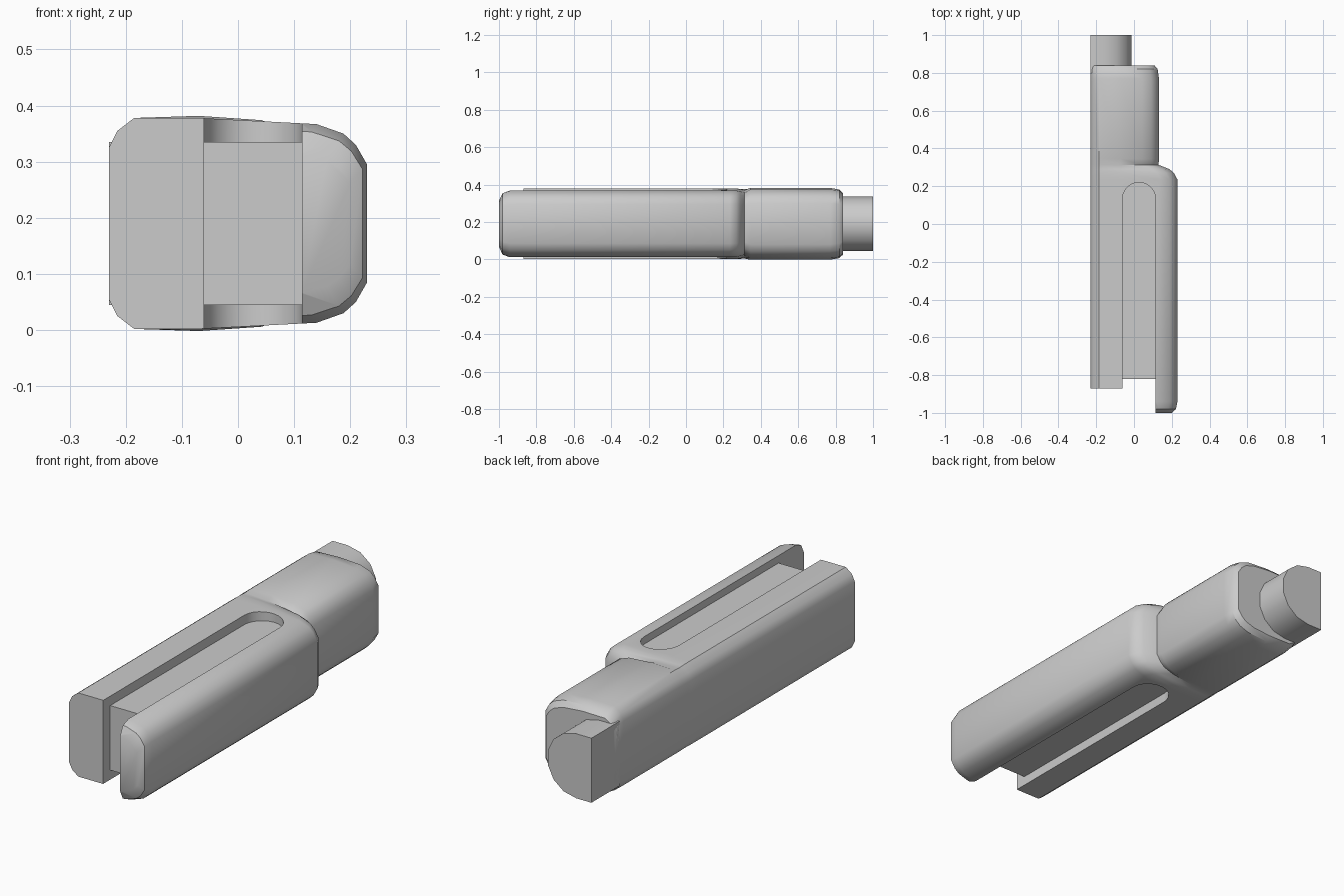
import bpy, bmesh, math

if "Cube" in bpy.data.objects:
    bpy.data.objects.remove(bpy.data.objects["Cube"])

ZC = 0.19  # mid height, every section mirrors about it


def make(name, verts, faces):
    me = bpy.data.meshes.new(name)
    me.from_pydata(verts, [], faces)
    bm = bmesh.new()
    bm.from_mesh(me)
    bmesh.ops.recalc_face_normals(bm, faces=bm.faces)
    bm.to_mesh(me)
    bm.free()
    ob = bpy.data.objects.new(name, me)
    bpy.context.collection.objects.link(ob)
    return ob


def loft(name, rings):
    n = len(rings[0])
    verts = [p for r in rings for p in r]
    faces = [list(range(n)), list(range((len(rings) - 1) * n, len(rings) * n))]
    for k in range(len(rings) - 1):
        for i in range(n):
            j = (i + 1) % n
            faces.append([k * n + i, k * n + j, (k + 1) * n + j, (k + 1) * n + i])
    return make(name, verts, faces)


def prism(name, outline, z0, z1):
    return loft(name, [[(x, y, z) for x, y in outline] for z in (z0, z1)])


def section(y, xr, left, right):
    # xr: right edge; left / right: height scale of each side
    half = [(-.23, .135 * left), (-.215, .165 * left), (-.185, .188 * left),
            (-.07, .188 * (left + right) / 2),
            (xr - .09, .177 * right), (xr - .042, .16 * right),
            (xr - .02, .14 * right), (xr, .105 * right)]
    return ([(x, y, ZC - h) for x, h in half]
            + [(x, y, ZC + h) for x, h in reversed(half)])


def smooth(ob, angle=35):
    bpy.ops.object.select_all(action='DESELECT')
    ob.select_set(True)
    bpy.context.view_layer.objects.active = ob
    bpy.ops.object.shade_smooth_by_angle(angle=math.radians(angle))


# Main body: wide front housing, shallow groove, narrower rear block
stations = [(-1, .20, 1, .70), (-.98, .222, 1, .92), (-.94, .23, 1, 1),
            (.235, .23, 1, 1), (.27, .212, 1, 1), (.29, .188, .995, .97),
            (.313, .13, .99, .93), (.345, .132, 1, 1.04), (.77, .132, 1, 1.04),
            (.82, .125, .95, 1.0), (.84, .108, .86, .88)]
body = loft("body", [section(*s) for s in stations])

# Long round-ended recesses top and bottom, and stepped front end
R, CX = 0.0875, 0.0265
arc = [(CX + R * math.cos(a), .22 - R + R * math.sin(a))
       for a in (math.pi * i / 12 for i in range(13))]
slot = [(CX + R, -1.2)] + arc + [(CX - R, -1.2)]
step = [(-.5, -1.2), (CX + R, -1.2), (CX + R, -.82), (CX - R, -.82),
        (CX - R, -.87), (-.5, -.87)]
for cutter in (prism("top_slot_cutter", slot, .335, .6),
               prism("bottom_slot_cutter", slot, -.2, .045),
               prism("front_step_cutter", step, -.3, .7)):
    mod = body.modifiers.new("cut", 'BOOLEAN')
    mod.operation = 'DIFFERENCE'
    mod.solver = 'EXACT'
    mod.object = cutter
    bpy.context.view_layer.objects.active = body
    bpy.ops.object.modifier_apply(modifier=mod.name)
    bpy.data.objects.remove(cutter)
smooth(body)

# D-shaped rear stub
d = [(-.23, .335), (-.23, .045)]
d += [(-.155 + .145 * math.cos(a), ZC + .145 * math.sin(a))
      for a in (-math.pi / 2 + math.pi * i / 7 for i in range(8))]
stub = loft("rear_stub", [[(x, y, z) for x, z in d] for y in (.80, 1.0)])
smooth(stub)
